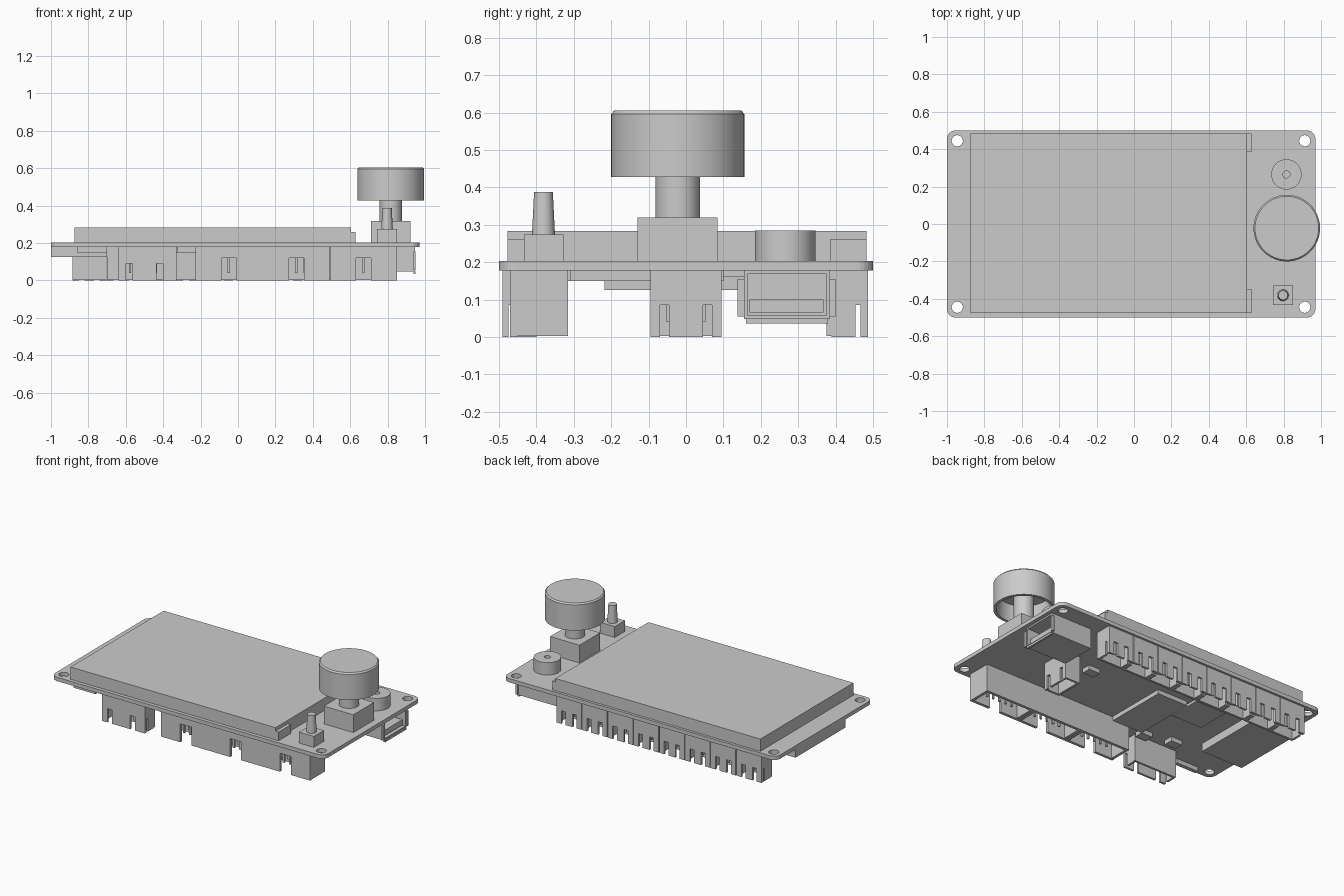
import bpy
import bmesh
from math import cos, sin, pi

if "Cube" in bpy.data.objects:
    bpy.data.objects.remove(bpy.data.objects["Cube"], do_unlink=True)

grey = bpy.data.materials.new("plain_grey")
grey.use_nodes = True
grey.diffuse_color = (0.6, 0.6, 0.6, 1)
grey.node_tree.nodes["Principled BSDF"].inputs["Base Color"].default_value = (0.6, 0.6, 0.6, 1)

TOP, UNDER = 0.203, 0.178


def finish(name, bm, smooth=False):
    bmesh.ops.recalc_face_normals(bm, faces=bm.faces)
    mesh = bpy.data.meshes.new(name)
    bm.to_mesh(mesh)
    bm.free()
    mesh.materials.append(grey)
    ob = bpy.data.objects.new(name, mesh)
    bpy.context.collection.objects.link(ob)
    if smooth:
        bpy.ops.object.select_all(action="DESELECT")
        ob.select_set(True)
        bpy.context.view_layer.objects.active = ob
        bpy.ops.object.shade_smooth_by_angle()
    return ob


def add_box(bm, x, y, z):
    """Add a box given its (low, high) range on each axis."""
    verts = bmesh.ops.create_cube(bm, size=1)["verts"]
    for v in verts:
        for i, (lo, hi) in enumerate((x, y, z)):
            v.co[i] = lo if v.co[i] < 0 else hi


def box(name, x, y, z):
    bm = bmesh.new()
    add_box(bm, x, y, z)
    return finish(name, bm)


def lathe(name, cx, cy, profile, sides=48):
    """Turn a (radius, z) profile about a vertical axis."""
    bm = bmesh.new()
    rings = []
    for r, z in profile:
        if r == 0:
            rings.append([bm.verts.new((cx, cy, z))] * sides)
        else:
            rings.append([bm.verts.new((cx + r * cos(2 * pi * k / sides),
                                        cy + r * sin(2 * pi * k / sides), z))
                          for k in range(sides)])
    for a, b in zip(rings, rings[1:]):
        for k in range(sides):
            n = (k + 1) % sides
            bm.faces.new(list(dict.fromkeys((a[k], a[n], b[n], b[k]))))
    return finish(name, bm, True)


def wall(bm, x, y, gaps, gap_top, along=0):
    """Wall reaching down to z = 0, with open slots along x (0) or y (1)."""
    span = (x, y)[along]
    edges = [span[0]] + [e for g in gaps for e in g] + [span[1]]
    low = 0 if gaps else 0.002
    for lo, hi in zip(edges[::2], edges[1::2]):
        rng = [x, y]
        rng[along] = (lo, hi)
        add_box(bm, *rng, (low, UNDER))
    for lo, hi in gaps:
        rng = [x, y]
        rng[along] = (lo, hi)
        add_box(bm, *rng, (gap_top, UNDER))


def socket(name, x, y, side, gaps, gap_top, pins, rows=1, t=0.014, end_slot=None):
    """Open-bottomed header; side -1 or +1 picks the slotted long wall."""
    bm = bmesh.new()
    add_box(bm, x, y, (0.135, UNDER))
    front, back = (y[0], y[0] + t), (y[1] - t, y[1])
    wall(bm, x, front, gaps if side < 0 else [], gap_top)
    wall(bm, x, back, gaps if side > 0 else [], gap_top)
    ends = [end_slot] if end_slot else []
    for ex in ((x[0], x[0] + t), (x[1] - t, x[1])):
        wall(bm, ex, (y[0] + t, y[1] - t), ends, 0.085, along=1)
    # contact pins
    for r in range(rows):
        py = y[0] + (y[1] - y[0]) * (r + 1) / (rows + 1)
        for p in range(pins):
            px = (x[0] + x[1]) / 2 + (p - (pins - 1) / 2) * 0.046
            add_box(bm, (px - 0.006, px + 0.006), (py - 0.006, py + 0.006), (0.04, 0.14))
    return finish(name, bm)


# Circuit board with rounded corners and mounting holes
bm = bmesh.new()
add_box(bm, (-1, 0.97), (-0.5, 0.5), (UNDER, TOP))
upright = [e for e in bm.edges if abs(e.verts[0].co.z - e.verts[1].co.z) > 0.01]
bmesh.ops.bevel(bm, geom=upright, offset=0.045, segments=6, affect="EDGES", profile=0.5)
board = finish("circuit_board", bm)
for hx in (-0.945, 0.913):
    for hy in (-0.445, 0.445):
        cutter = lathe("hole_cutter", hx, hy, [(0, 0.1), (0.03, 0.1), (0.03, 0.3), (0, 0.3)], 24)
        cutter.hide_render = True
        mod = board.modifiers.new("hole", "BOOLEAN")
        mod.operation, mod.object, mod.solver = "DIFFERENCE", cutter, "EXACT"
        bpy.context.view_layer.objects.active = board
        bpy.ops.object.modifier_apply(modifier=mod.name)
        bpy.data.objects.remove(cutter, do_unlink=True)

# Display panel with two low tabs
box("screen", (-0.875, 0.605), (-0.477, 0.483), (TOP, 0.283))
box("screen_tab_front", (0.605, 0.627), (-0.477, -0.35), (TOP, 0.26))
box("screen_tab_back", (0.605, 0.627), (0.385, 0.483), (TOP, 0.26))

# Rotary control: body, shaft and hollow knob
KX, KY = 0.817, -0.022
box("dial_body", (0.71, 0.923), (-0.129, 0.084), (TOP, 0.319))
lathe("dial_shaft", KX, KY, [(0, 0.3), (0.06, 0.3), (0.06, 0.55), (0, 0.55)])
lathe("dial_knob", KX, KY, [(0, 0.54), (0.155, 0.54), (0.16, 0.428), (0.178, 0.428),
                            (0.178, 0.596), (0.17, 0.605), (0, 0.605)], 64)

# Buzzer with sound hole
lathe("buzzer", 0.815, 0.265, [(0, TOP), (0.081, TOP), (0.081, 0.284), (0.019, 0.284),
                               (0.019, 0.23), (0, 0.23)])

# Push button
box("button_body", (0.744, 0.85), (-0.433, -0.328), (TOP, 0.274))
lathe("button_stem", 0.797, -0.381, [(0, 0.27), (0.031, 0.27), (0.025, 0.388), (0, 0.388)], 32)

# Row of small sockets along the back
COUNT, START, END = 8, -0.885, 0.6
pitch = (END - START) / COUNT
for i in range(COUNT):
    a = START + i * pitch
    b = a + pitch - 0.005
    slots = [(a + 0.035, a + 0.065), (b - 0.065, b - 0.035)]
    socket(f"back_socket_{i + 1}", (a, b), (0.375, 0.486), 1, slots, 0.085, 3,
           end_slot=(0.453, 0.467))

# Front sockets: one narrow and three wide keyed ones
socket("front_narrow_socket", (-0.64, -0.33), (-0.49, -0.385), -1,
       [(-0.6, -0.565), (-0.435, -0.4)], 0.09, 5, end_slot=(-0.474, -0.455))
for i in range(3):
    a = -0.228 + i * 0.36
    mid = a + 0.18
    socket(f"wide_socket_{i + 1}", (a, a + 0.358), (-0.47, -0.315), -1,
           [(mid - 0.04, mid + 0.04)], 0.12, 5, rows=2, t=0.018)

# Inner socket, standing across the board
inner = socket("inner_socket", (-0.095, 0.095), (-0.6, -0.49), -1,
               [(-0.07, -0.045), (0.045, 0.07)], 0.085, 3)
inner.rotation_euler.z = pi / 2

# Side port: metal shell, flared lip and tongue
bm = bmesh.new()
Y, Z, t = (0.155, 0.385), (0.048, UNDER), 0.01
add_box(bm, (0.65, 0.68), Y, Z)
for zz in ((Z[0], Z[0] + t), (Z[1] - t, Z[1])):
    add_box(bm, (0.65, 0.945), Y, zz)
for yy in ((Y[0], Y[0] + t), (Y[1] - t, Y[1])):
    add_box(bm, (0.65, 0.945), yy, Z)
add_box(bm, (0.938, 0.95), (0.16, 0.38), (0.036, 0.05))
for yy in ((0.138, 0.157), (0.383, 0.4)):
    add_box(bm, (0.938, 0.95), yy, (0.055, 0.155))
add_box(bm, (0.67, 0.93), (0.17, 0.367), (0.065, 0.1))
finish("side_port", bm)

# Card slot and flat parts under the board
box("card_slot", (-1, -0.7), (-0.218, 0.3), (0.125, UNDER))
box("radio_module", (-0.32, -0.1), (-0.31, 0.1), (0.15, UNDER))
box("main_chip", (-0.56, -0.34), (-0.06, 0.16), (0.162, UNDER))
box("edge_strip", (-0.86, -0.7), (-0.47, -0.445), (0.15, UNDER))
for i, (x, y) in enumerate(((0.35, 0.03), (-0.36, -0.34), (-0.55, -0.3))):
    box(f"small_part_{i + 1}", (x - 0.04, x + 0.04), (y - 0.03, y + 0.03), (0.15, UNDER))
